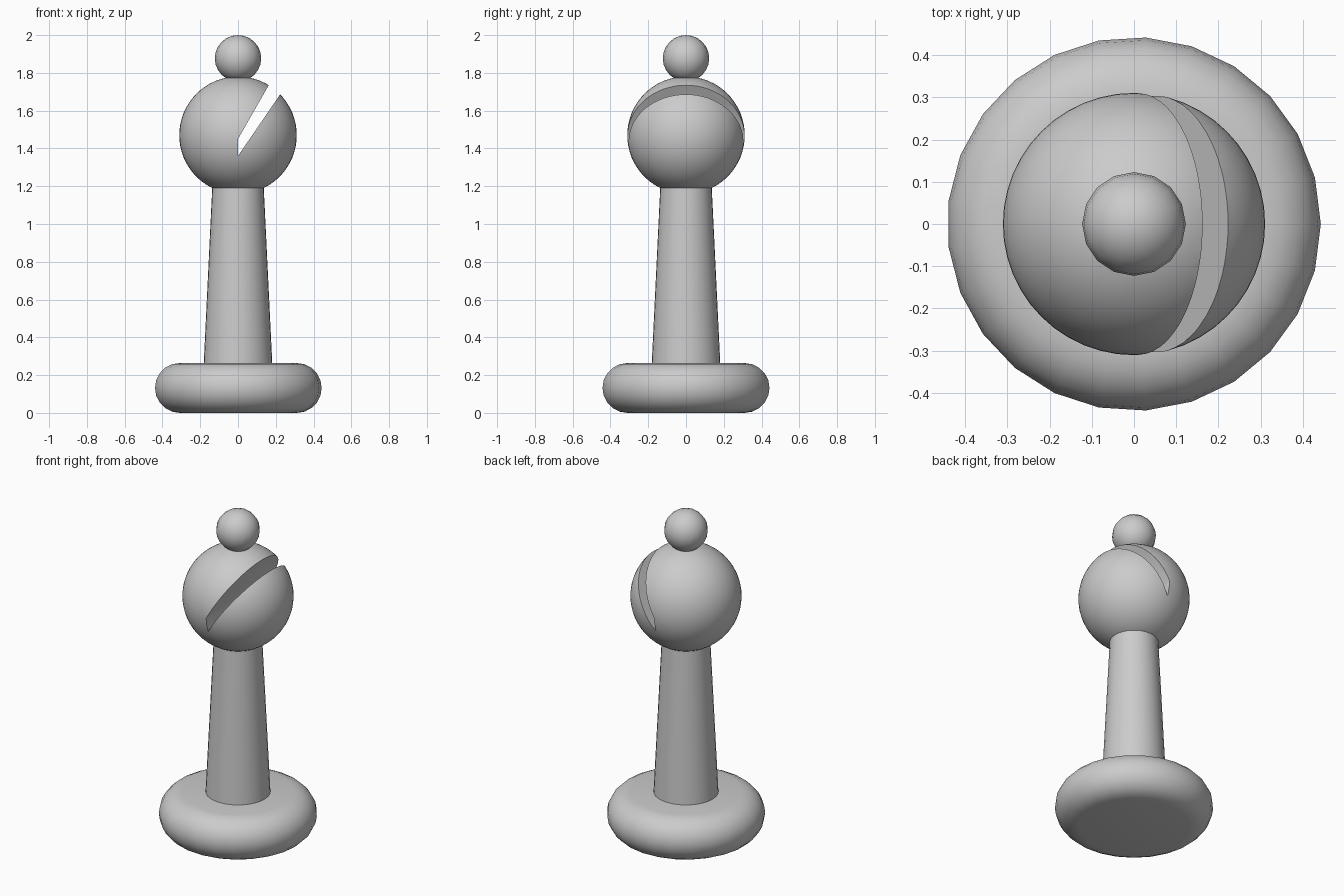
import bpy
import bmesh
from math import pi, cos, sin, radians
from mathutils import Matrix

if "Cube" in bpy.data.objects:
    bpy.data.objects.remove(bpy.data.objects["Cube"])

grey = bpy.data.materials.new("plain grey")
grey.use_nodes = True
grey.diffuse_color = (0.6, 0.6, 0.6, 1)
grey.node_tree.nodes["Principled BSDF"].inputs["Base Color"].default_value = (0.6, 0.6, 0.6, 1)


def finish(name, bm):
    bmesh.ops.recalc_face_normals(bm, faces=bm.faces)
    mesh = bpy.data.meshes.new(name)
    bm.to_mesh(mesh)
    bm.free()
    mesh.materials.append(grey)
    obj = bpy.data.objects.new(name, mesh)
    bpy.context.collection.objects.link(obj)
    return obj


def smooth(obj, angle=40):
    bpy.ops.object.select_all(action="DESELECT")
    obj.select_set(True)
    bpy.context.view_layer.objects.active = obj
    bpy.ops.object.shade_smooth_by_angle(angle=radians(angle))


def lathe(name, profile, sides):
    # Spin an (r, z) profile around the vertical axis and close both ends
    bm = bmesh.new()
    verts = [bm.verts.new((r, 0, z)) for r, z in profile]
    edges = [bm.edges.new(pair) for pair in zip(verts, verts[1:])]
    bmesh.ops.spin(bm, geom=verts + edges, cent=(0, 0, 0), axis=(0, 0, 1),
                   angle=2 * pi, steps=sides)
    bmesh.ops.remove_doubles(bm, verts=bm.verts, dist=0.0005)
    bmesh.ops.holes_fill(bm, edges=[e for e in bm.edges if e.is_boundary], sides=0)
    return finish(name, bm)


def ball(name, radius, z, segments, rings):
    bm = bmesh.new()
    bmesh.ops.create_uvsphere(bm, u_segments=segments, v_segments=rings,
                              radius=radius, matrix=Matrix.Translation((0, 0, z)))
    return finish(name, bm)


# Rounded disc base
half = 0.132
rim = [(0.311 + half * cos(a), half + half * sin(a))
       for a in (-pi / 2 + pi * i / 10 for i in range(11))]
smooth(lathe("base", rim, 25))

# Tapered stem running up into the head
smooth(lathe("stem", [(0.182, 0.25), (0.135, 1.22)], 32))

# Head and finial
head = ball("head", 0.311, 1.47, 48, 32)
finial = ball("finial", 0.123, 1.877, 16, 12)
smooth(finial)

# Slanted slot cut right through the head
bm = bmesh.new()
outline = [(0, 1.36), (0.4, 1.945), (0.4, 2.15), (0, 1.45)]
face = bm.faces.new([bm.verts.new((x, -0.5, z)) for x, z in outline])
moved = bmesh.ops.extrude_face_region(bm, geom=[face])["geom"]
bmesh.ops.translate(bm, vec=(0, 1, 0),
                    verts=[v for v in moved if isinstance(v, bmesh.types.BMVert)])
cutter = finish("slot_cutter", bm)
cutter.hide_render = True

slot = head.modifiers.new("slot", "BOOLEAN")
slot.operation = "DIFFERENCE"
slot.solver = "EXACT"
slot.object = cutter
bpy.context.view_layer.objects.active = head
bpy.ops.object.modifier_apply(modifier=slot.name)
bpy.data.objects.remove(cutter)
smooth(head)
